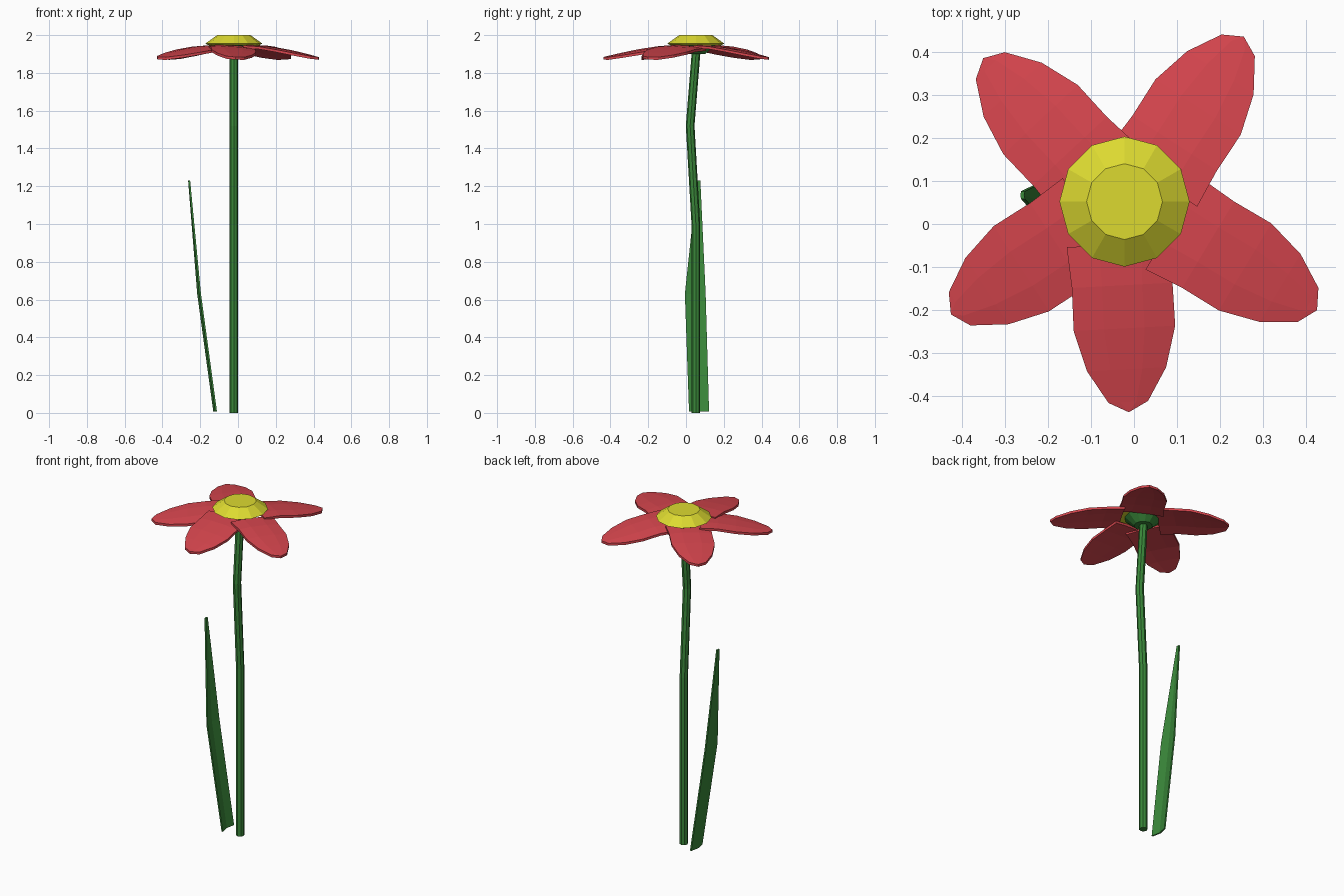
import bpy, bmesh
from math import cos, sin, pi, radians
from mathutils import Vector

if "Cube" in bpy.data.objects:
    bpy.data.objects.remove(bpy.data.objects["Cube"])


def mat(name, rgb):
    m = bpy.data.materials.new(name)
    m.diffuse_color = (*rgb, 1)
    m.use_nodes = True
    m.node_tree.nodes["Principled BSDF"].inputs["Base Color"].default_value = m.diffuse_color
    return m


RED = mat("petal_red", (0.67, 0.06, 0.075))
YELLOW = mat("centre_yellow", (0.72, 0.70, 0.03))
GREEN = mat("leaf_green", (0.042, 0.246, 0.042))


def finish(name, bm, material):
    bmesh.ops.remove_doubles(bm, verts=bm.verts, dist=1e-4)
    bmesh.ops.recalc_face_normals(bm, faces=bm.faces)
    me = bpy.data.meshes.new(name)
    bm.to_mesh(me)
    bm.free()
    me.materials.append(material)
    ob = bpy.data.objects.new(name, me)
    bpy.context.collection.objects.link(ob)


def tube(name, rings, sides, material):
    """Capped round loft; each ring is (x, y, z, radius)."""
    bm = bmesh.new()
    loops = [[bm.verts.new((x + r * cos(2 * pi * i / sides), y + r * sin(2 * pi * i / sides), z))
              for i in range(sides)] for x, y, z, r in rings]
    for a, b in zip(loops, loops[1:]):
        for i in range(sides):
            j = (i + 1) % sides
            bm.faces.new((a[i], a[j], b[j], b[i]))
    bm.faces.new(loops[0][::-1])
    bm.faces.new(loops[-1])
    finish(name, bm, material)


def plate(name, rows, offset, material):
    """Thin blade: a grid of points given thickness by an offset."""
    bm = bmesh.new()
    # each cross-section becomes a closed loop: front points, then back points
    loops = [[bm.verts.new(p) for p in row] +
             [bm.verts.new(p + offset) for p in reversed(row)] for row in rows]
    n = len(loops[0])
    h = n // 2
    for a, b in zip(loops, loops[1:]):
        for i in range(n):
            j = (i + 1) % n
            bm.faces.new((a[i], a[j], b[j], b[i]))
    for l in (loops[0], loops[-1]):
        for i in range(h - 1):
            bm.faces.new((l[i], l[i + 1], l[n - 2 - i], l[n - 1 - i]))
    bmesh.ops.dissolve_degenerate(bm, dist=1e-4, edges=bm.edges)
    finish(name, bm, material)


CX, CY = -0.022, 0.052

# Bent stem, cup under the flower, and domed centre
tube("stem", [(CX, CY, 0, .023), (CX, CY, 1.0, .023), (CX, .022, 1.52, .023),
              (CX, .055, 1.93, .023)], 8, GREEN)
tube("flower_cup", [(CX, CY, 1.90, .05), (CX, CY, 1.952, .11)], 12, GREEN)
tube("flower_centre", [(CX, CY, 1.945, .13), (CX, CY, 1.955, .151), (CX, CY, 2.0, .088)],
     12, YELLOW)

# Petals: (distance back from tip, half width, height)
PROFILE = [(0, 0, 1.884), (.024, .046, 1.889), (.1, .092, 1.906),
           (.195, .118, 1.925), (.295, .117, 1.94), (.39, .124, 1.946)]
# tip x, tip y, direction
PETALS = [(-.012, -.437, 273), (.425, -.2, 329), (.255, .435, 57),
          (-.35, .385, 133), (-.425, -.21, 213)]
for k, (tx, ty, ang) in enumerate(PETALS):
    c, s = cos(radians(ang)), sin(radians(ang))
    rows = []
    for d, w, z in PROFILE:
        row = []
        for t in (-1, -.4, .4, 1):
            v = t * w
            # low arch plus a slight roll so each petal overlaps the next
            zz = z - .06 * v - .008 * t * t * (w / .12)
            row.append(Vector((tx - d * c - v * s, ty - d * s + v * c, zz)))
        rows.append(row)
    plate(f"petal_{k + 1}", rows, Vector((0, 0, -.014)), RED)

# Folded leaf: (height, ridge x, low y, high y)
LEAF = [(.008, -.131, .016, .122), (.63, -.216, -.006, .104), (1.23, -.264, .058, .076)]
rows = []
for z, x, y0, y1 in LEAF:
    fold = .1 * (y1 - y0)
    rows.append([Vector((x + fold, y0, z)), Vector((x, (y0 + y1) / 2, z)),
                 Vector((x + fold, y1, z))])
plate("leaf", rows, Vector((.009, 0, 0)), GREEN)
